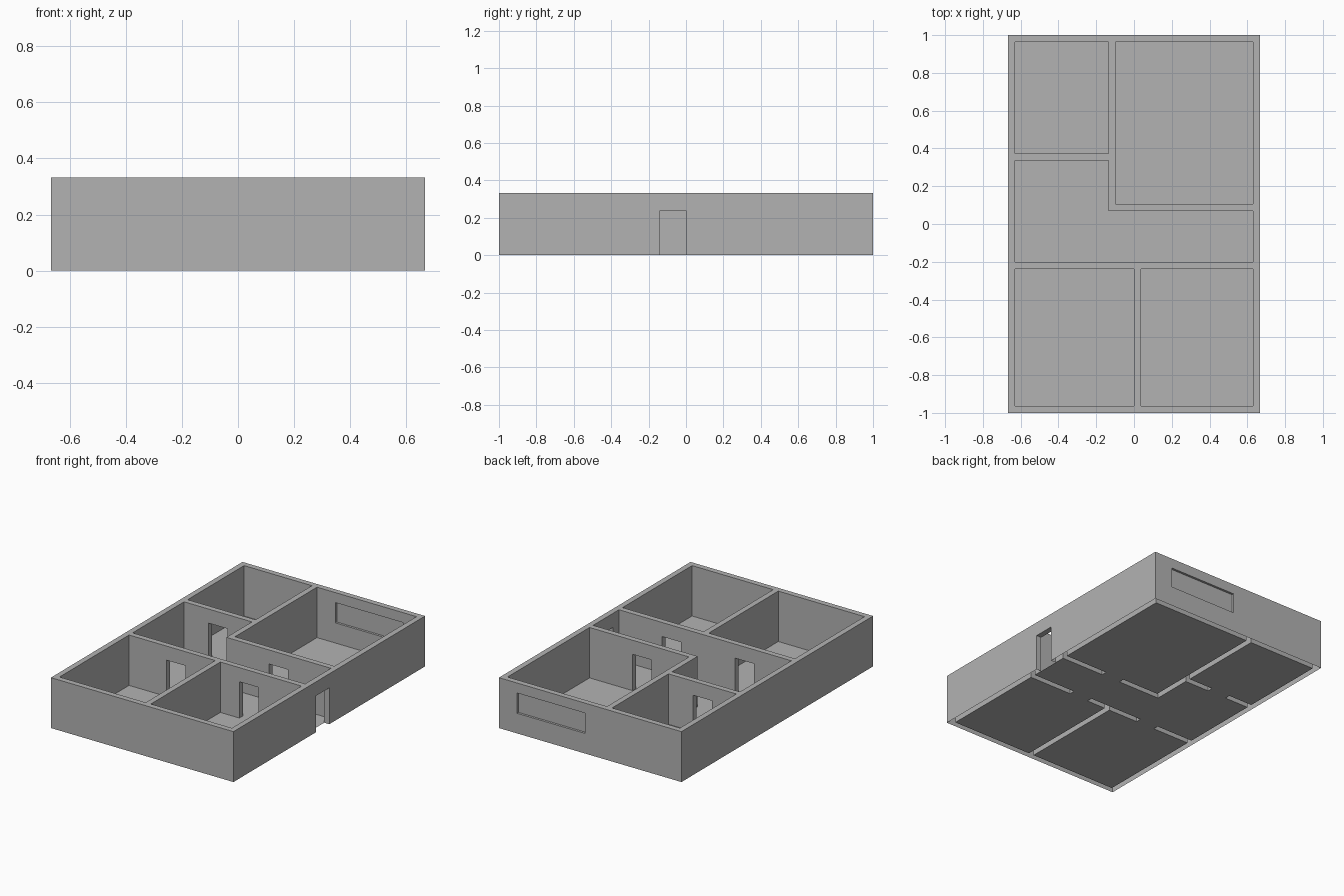
import bpy
import bmesh

old = bpy.data.objects.get("Cube")
if old:
    bpy.data.objects.remove(old, do_unlink=True)

HX, HY, HEIGHT, WALL = 0.667, 1.0, 0.333, 0.037
IX, IY = HX - WALL, HY - WALL          # inner faces of the outer walls
DOOR_TOP = 0.24

grey = bpy.data.materials.new("plain_grey")
grey.use_nodes = True
grey.diffuse_color = (0.45, 0.45, 0.45, 1)
grey.node_tree.nodes["Principled BSDF"].inputs["Base Color"].default_value = grey.diffuse_color


def rect(x0, x1, y0, y1):
    return [(x0, y0), (x1, y0), (x1, y1), (x0, y1)]


def make_object(name, bm):
    mesh = bpy.data.meshes.new(name)
    bm.to_mesh(mesh)
    bm.free()
    mesh.materials.append(grey)
    obj = bpy.data.objects.new(name, mesh)
    bpy.context.scene.collection.objects.link(obj)
    return obj


def prism(name, outline, z0, z1):
    """Upright solid over a counter-clockwise outline."""
    bm = bmesh.new()
    face = bm.faces.new([bm.verts.new((x, y, z0)) for x, y in outline])
    ext = bmesh.ops.extrude_face_region(bm, geom=[face], use_keep_orig=True)
    for v in ext["geom"]:
        if isinstance(v, bmesh.types.BMVert):
            v.co.z = z1
    bmesh.ops.recalc_face_normals(bm, faces=bm.faces)
    return make_object(name, bm)


# Room outlines; the hall is L-shaped
hall_front, hall_back = -0.2, 0.07
room_front = hall_front - WALL
big_x, big_y = -0.097, hall_back + WALL
rooms = [
    rect(-IX, 0, -IY, room_front),
    rect(WALL, IX, -IY, room_front),
    rect(big_x, IX, big_y, IY),
    rect(-IX, big_x - WALL, 0.337 + WALL, IY),
    [(-IX, hall_front), (IX, hall_front), (IX, hall_back),
     (big_x - WALL, hall_back), (big_x - WALL, 0.337), (-IX, 0.337)],
]

# Doorways through inner walls: left edge and near wall face
DOOR = 0.139
doors = [rect(x, x + DOOR, y, y + WALL) for x, y in
         ((-0.358, room_front), (0.176, room_front),
          (0.176, hall_back), (-0.453, 0.337))]

# Solid block, then cut rooms, doorways and window recesses
walls = prism("walls", rect(-HX, HX, -HY, HY), 0, HEIGHT)
cutters = [prism("room_cutter", r, -0.1, HEIGHT + 0.1) for r in rooms]
for d in doors:
    x0, y0 = d[0]
    x1, y1 = d[2]
    cutters.append(prism("door_cutter", rect(x0, x1, y0 - 0.02, y1 + 0.02), -0.1, DOOR_TOP))
cutters.append(prism("entrance_cutter", rect(IX - 0.02, HX + 0.05, -0.139, 0), -0.1, DOOR_TOP))
for y0, y1 in ((IY - 0.05, IY + 0.015), (HY - 0.015, HY + 0.05)):
    cutters.append(prism("window_cutter", rect(0.037, 0.533, y0, y1), 0.133, 0.267))

for c in cutters:
    mod = walls.modifiers.new("cut", "BOOLEAN")
    mod.operation = "DIFFERENCE"
    mod.solver = "EXACT"
    mod.object = c
result = bpy.data.meshes.new_from_object(
    walls.evaluated_get(bpy.context.evaluated_depsgraph_get()))
walls.modifiers.clear()
walls.data = result
for c in cutters:
    bpy.data.objects.remove(c, do_unlink=True)

# Walls are open underneath
bm = bmesh.new()
bm.from_mesh(walls.data)
under = [f for f in bm.faces if f.normal.z < -0.9 and f.calc_center_median().z < 0.01]
bmesh.ops.delete(bm, geom=under, context="FACES")
bm.to_mesh(walls.data)
bm.free()

# Thin floor over every room and inner doorway
bm = bmesh.new()
for outline in rooms + doors:
    bm.faces.new([bm.verts.new((x, y, 0)) for x, y in outline])
make_object("floor", bm)
